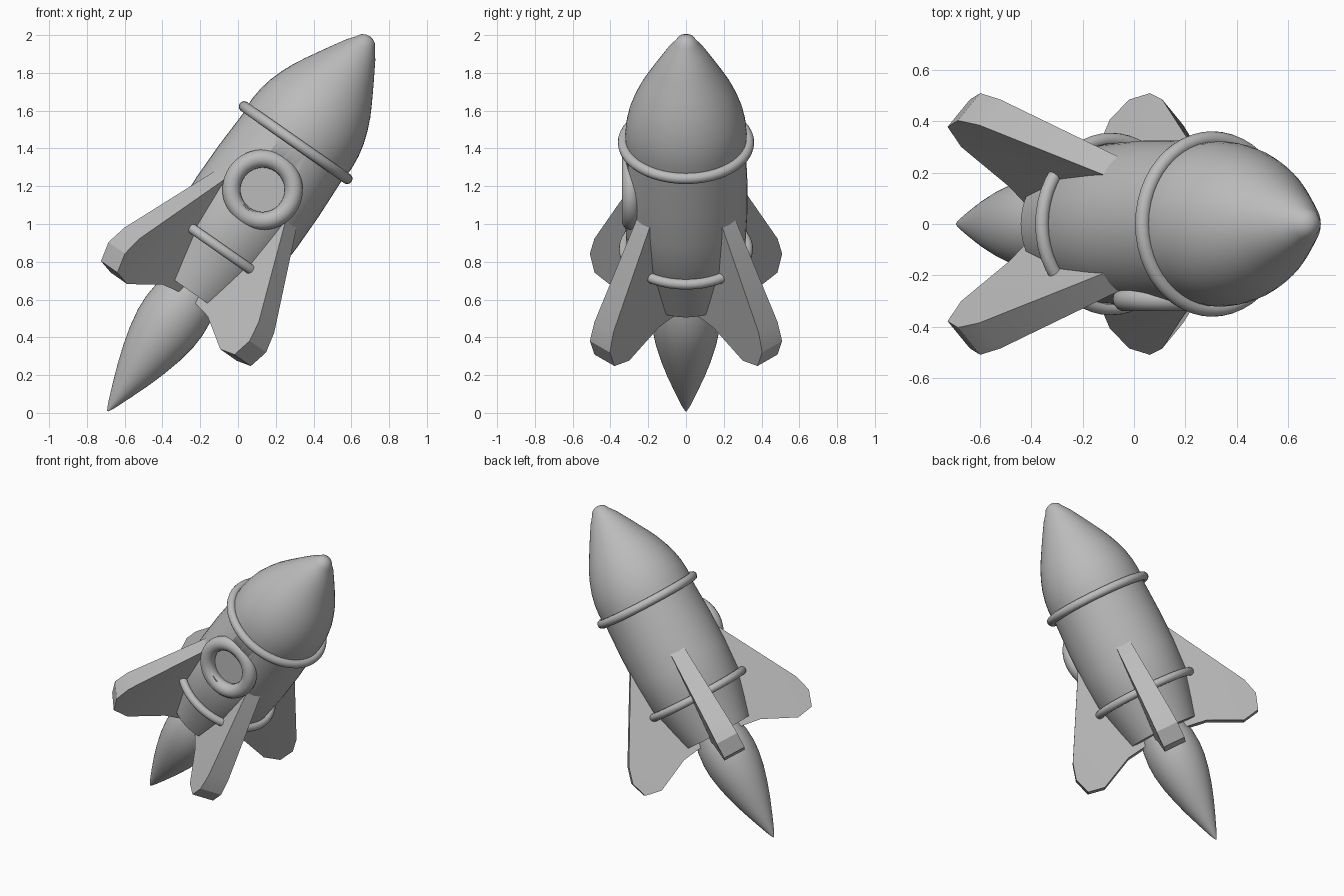
import bpy, bmesh, math
from mathutils import Matrix, Vector

if "Cube" in bpy.data.objects:
    bpy.data.objects.remove(bpy.data.objects["Cube"])

# Rocket is modelled along local z (upper ring at 0), then tilted into place
TILT = Matrix.Translation((0.305, 0, 1.431)) @ Matrix.Rotation(math.radians(35), 4, 'Y')
grey = bpy.data.materials.new("light_grey")
grey.diffuse_color = (0.5, 0.5, 0.5, 1)
grey.use_nodes = True
grey.node_tree.nodes["Principled BSDF"].inputs["Base Color"].default_value = grey.diffuse_color


def finish(name, bm, angle=40):
    bmesh.ops.recalc_face_normals(bm, faces=bm.faces)
    me = bpy.data.meshes.new(name)
    bm.to_mesh(me)
    bm.free()
    me.transform(TILT)
    me.materials.append(grey)
    ob = bpy.data.objects.new(name, me)
    bpy.context.collection.objects.link(ob)
    bpy.ops.object.select_all(action='DESELECT')
    bpy.context.view_layer.objects.active = ob
    ob.select_set(True)
    bpy.ops.object.shade_smooth_by_angle(angle=math.radians(angle))
    return ob


def lathe(name, profile, seg=48, matrix=None, closed=False):
    """Spin (radius, height) points about the axis; closed makes a ring."""
    bm = bmesh.new()
    loops = [[bm.verts.new((r * math.cos(a), r * math.sin(a), h))
              for a in (2 * math.pi * i / seg for i in range(seg))] for r, h in profile]
    pairs = list(zip(loops, loops[1:]))
    if closed:
        pairs.append((loops[-1], loops[0]))
    else:
        bm.faces.new(loops[0])
        bm.faces.new(loops[-1])
    for a, b in pairs:
        for i in range(seg):
            j = (i + 1) % seg
            bm.faces.new((a[i], a[j], b[j], b[i]))
    if matrix:
        bm.transform(matrix)
    return finish(name, bm)


def ring(name, major, minor, height=0, matrix=None):
    steps = [2 * math.pi * k / 14 for k in range(14)]
    prof = [(major + minor * math.cos(a), height + minor * math.sin(a)) for a in steps]
    return lathe(name, prof, 48, matrix, closed=True)


# Hull, nose, skirt and flame
body = lathe("body", [(0.30, -0.70), (0.315, -0.66), (0.325, -0.45), (0.325, -0.25), (0.315, 0.0)])
lathe("nose_cone", [(0.32, 0.0), (0.322, 0.06), (0.315, 0.13), (0.30, 0.20), (0.276, 0.27),
                    (0.248, 0.335), (0.213, 0.40), (0.155, 0.50), (0.095, 0.60), (0.06, 0.645),
                    (0.045, 0.67), (0.02, 0.683), (0.003, 0.686)])
lathe("skirt", [(0.235, -0.965), (0.305, -0.68)])
lathe("flame", [(0.004, -1.735), (0.022, -1.70), (0.062, -1.60), (0.10, -1.50), (0.133, -1.40),
                (0.16, -1.30), (0.178, -1.20), (0.182, -1.12), (0.175, -1.03), (0.155, -0.95)])
ring("upper_ring", 0.332, 0.029, 0.0)
ring("lower_ring", 0.328, 0.027, -0.687)

# Round window recessed into the front of the hull
facing = Matrix.Translation((0, 0, -0.305)) @ Matrix.Rotation(math.radians(90), 4, 'X')
ring("window_frame", 0.165, 0.048, 0.292, facing)
cutter = lathe("window_cutter", [(0.125, 0.265), (0.125, 0.5)], 48, facing)
cutter.hide_render = True
cutter.hide_viewport = True
cut = body.modifiers.new("window_hole", 'BOOLEAN')
cut.operation = 'DIFFERENCE'
cut.solver = 'EXACT'
cut.object = cutter

# Four fins, thicker toward the tail, set diagonally around the hull
OUTLINE = [(0.20, -0.16), (0.33, -0.38), (0.615, -0.89), (0.645, -1.0), (0.61, -1.105),
           (0.50, -1.125), (0.28, -1.02), (0.14, -1.0)]
for k in range(4):
    bm = bmesh.new()
    sides = []
    for s in (-1, 1):
        sides.append([bm.verts.new((r, s * (0.035 + 0.04 * min(1, -h)), h)) for r, h in OUTLINE])
        bm.faces.new(sides[-1])
    n = len(OUTLINE)
    for i in range(n):
        j = (i + 1) % n
        bm.faces.new((sides[0][i], sides[0][j], sides[1][j], sides[1][i]))
    bmesh.ops.triangulate(bm, faces=[f for f in bm.faces if len(f.verts) > 4])
    bm.transform(Matrix.Rotation(math.radians(45 + 90 * k), 4, 'Z'))
    finish("fin_%d" % (k + 1), bm, 30)
